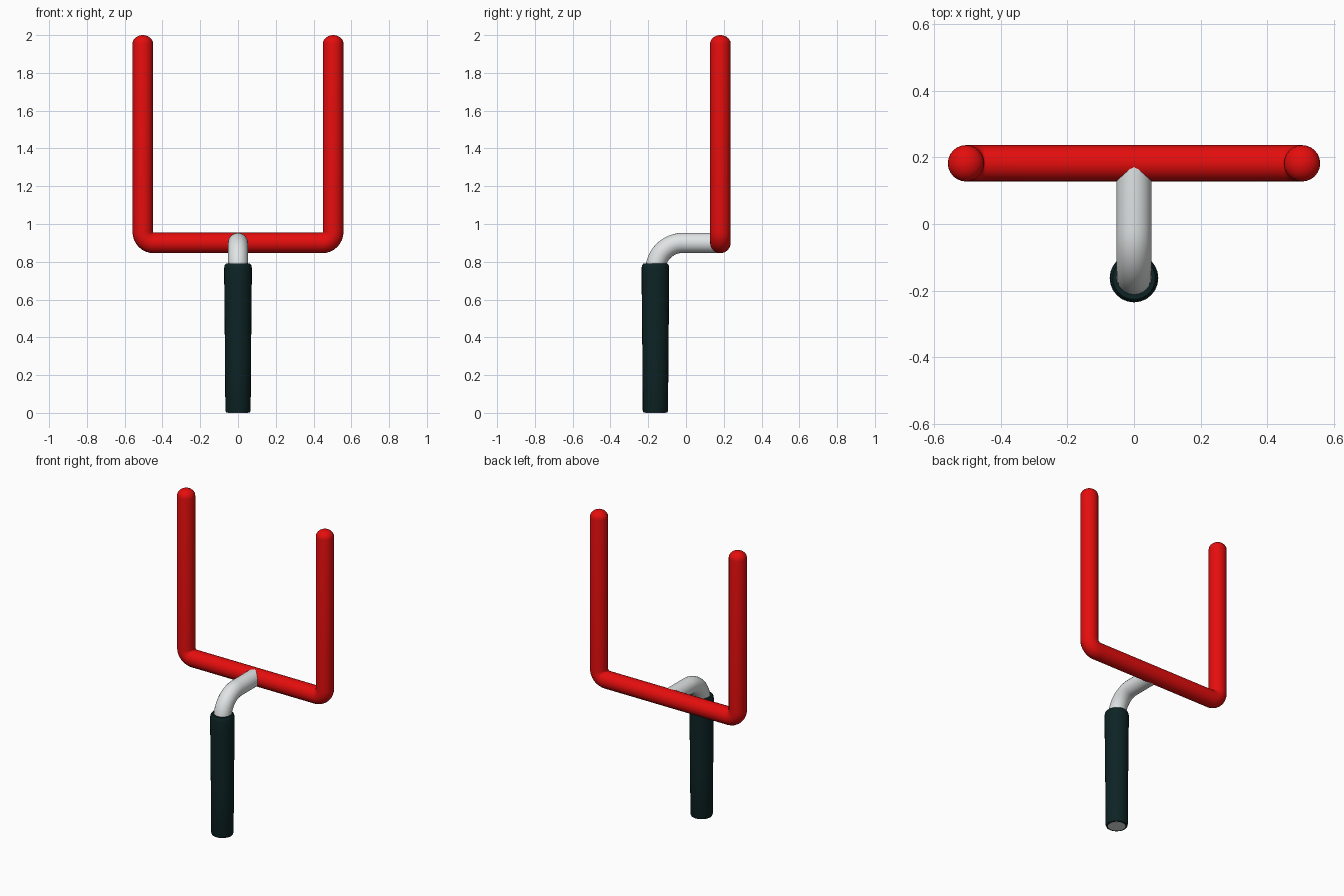
import bpy, bmesh, math
from mathutils import Vector

if "Cube" in bpy.data.objects:
    bpy.data.objects.remove(bpy.data.objects["Cube"])


def material(name, rgb):
    m = bpy.data.materials.new(name)
    m.diffuse_color = (*rgb, 1)
    m.use_nodes = True
    m.node_tree.nodes["Principled BSDF"].inputs["Base Color"].default_value = m.diffuse_color
    return m


RED = material("red paint", (0.78, 0.004, 0.004))
WHITE = material("white paint", (0.75, 0.78, 0.78))
DARK = material("dark green padding", (0.004, 0.017, 0.018))


def tube(name, rings, side, mat, sides=24):
    """Sweep circles along a planar path; rings = [(point, radius)], side = plane normal."""
    bm = bmesh.new()
    pts = [Vector(p) for p, r in rings]
    side = Vector(side)
    loops = []
    for i, (p, r) in enumerate(rings):
        t = Vector()
        if i > 0:
            t += (pts[i] - pts[i - 1]).normalized()
        if i < len(pts) - 1:
            t += (pts[i + 1] - pts[i]).normalized()
        n = side.cross(t.normalized())
        angles = [2 * math.pi * k / sides for k in range(sides)]
        loops.append([bm.verts.new(pts[i] + r * (math.cos(a) * side + math.sin(a) * n))
                      for a in angles])
    for a, b in zip(loops, loops[1:]):
        for k in range(sides):
            j = (k + 1) % sides
            bm.faces.new((a[k], a[j], b[j], b[k]))
    bm.faces.new(loops[0])
    bm.faces.new(loops[-1])
    bmesh.ops.recalc_face_normals(bm, faces=bm.faces)
    me = bpy.data.meshes.new(name)
    bm.to_mesh(me)
    bm.free()
    me.materials.append(mat)
    ob = bpy.data.objects.new(name, me)
    bpy.context.collection.objects.link(ob)
    bpy.context.view_layer.objects.active = ob
    ob.select_set(True)
    bpy.ops.object.shade_smooth_by_angle(angle=math.radians(40))
    ob.select_set(False)
    return ob


BAR_Y, BAR_Z, R = 0.182, 0.9, 0.0545
POLE_Y = -0.162

# Crossbar and uprights: one U-shaped tube with domed tips
X, BEND, DOME = 0.504, 0.058, 0.045
half = []
for i in range(6):                                  # domed tip
    a = math.radians(8 + 82 * i / 5)
    half.append(((X, BAR_Y, 2 - DOME + DOME * math.cos(a)), R * math.sin(a)))
for i in range(9):                                  # lower corner
    a = math.radians(90 * i / 8)
    half.append(((X - BEND + BEND * math.cos(a), BAR_Y,
                  BAR_Z + BEND - BEND * math.sin(a)), R))
other = [((-p[0], p[1], p[2]), r) for p, r in reversed(half)]
tube("crossbar_and_uprights", half + other, (0, 1, 0), RED)

# Gooseneck support pole
PB = 0.145
neck = [((0, POLE_Y, 0), 0.053)]
for i in range(13):
    a = math.radians(90 * i / 12)
    neck.append(((0, POLE_Y + PB - PB * math.cos(a), BAR_Z - PB + PB * math.sin(a)), 0.053))
neck.append(((0, BAR_Y, BAR_Z), 0.053))
tube("gooseneck_pole", neck, (1, 0, 0), WHITE)

# Tapered padding around the pole
profile = [(0.001, 0.063), (0.012, 0.067), (0.3, 0.069), (0.7, 0.073),
           (0.768, 0.073), (0.783, 0.070), (0.79, 0.064)]
tube("pole_padding", [((0, POLE_Y, z), r) for z, r in profile], (1, 0, 0), DARK)
